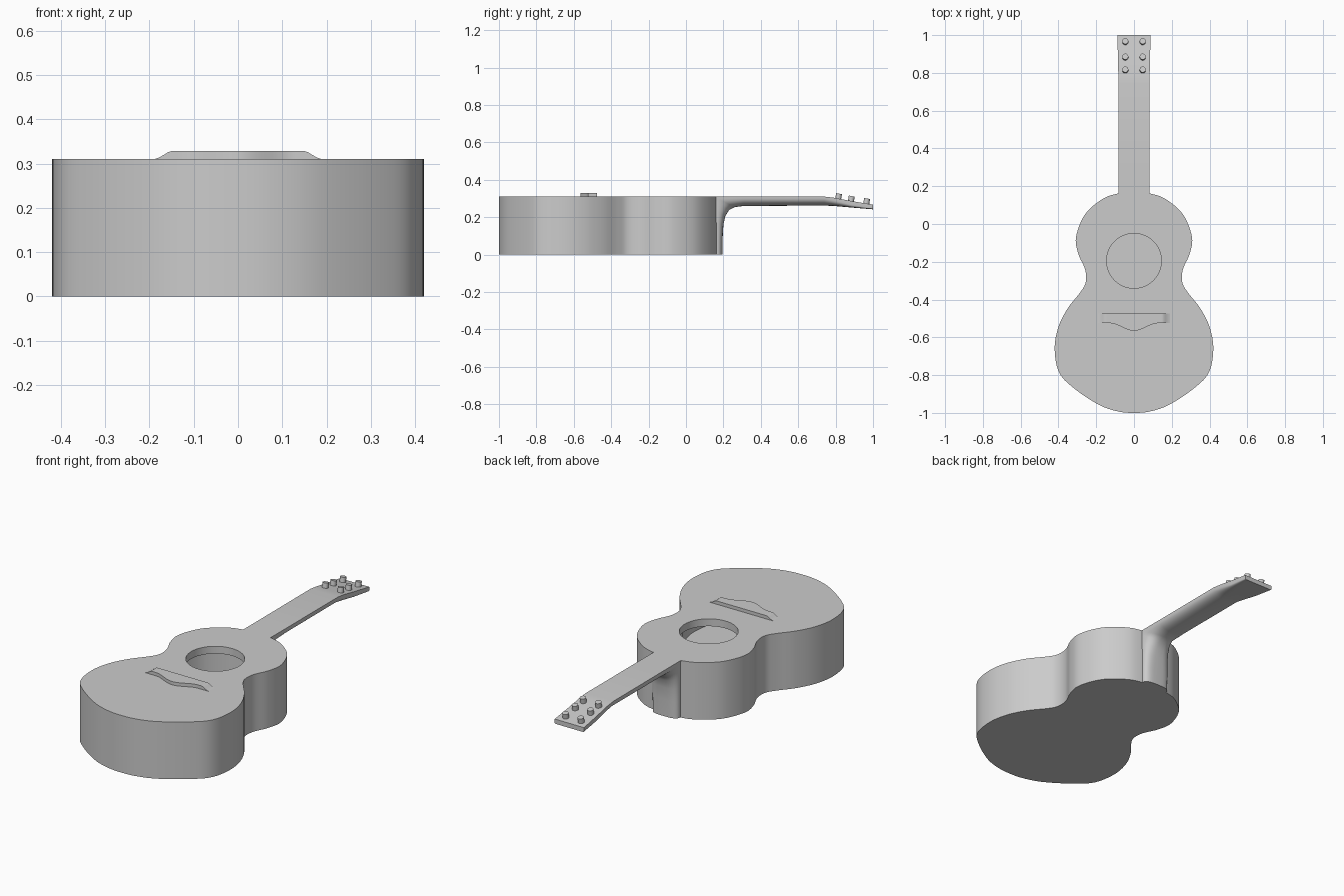
import bpy
import bmesh
from math import sin, cos, pi, atan2
from mathutils import Vector, Matrix

old = bpy.data.objects.get("Cube")
if old:
    bpy.data.objects.remove(old, do_unlink=True)

GREY = (0.6, 0.6, 0.6, 1)
mat = bpy.data.materials.new("plain grey")
mat.use_nodes = True
mat.diffuse_color = GREY
mat.node_tree.nodes["Principled BSDF"].inputs["Base Color"].default_value = GREY


def finish(name, bm, angle=35):
    """Turn a bmesh into a named, shaded object."""
    bmesh.ops.recalc_face_normals(bm, faces=bm.faces)
    mesh = bpy.data.meshes.new(name)
    bm.to_mesh(mesh)
    bm.free()
    mesh.materials.append(mat)
    obj = bpy.data.objects.new(name, mesh)
    bpy.context.collection.objects.link(obj)
    bpy.ops.object.select_all(action="DESELECT")
    obj.select_set(True)
    bpy.context.view_layer.objects.active = obj
    bpy.ops.object.shade_smooth_by_angle(angle=angle * pi / 180)
    return obj


def spline(points, steps):
    """Closed Catmull-Rom curve through the points."""
    out, n = [], len(points)
    for i in range(n):
        a, b, c, d = (Vector(points[(i + k) % n]) for k in (-1, 0, 1, 2))
        for s in range(steps):
            t = s / steps
            out.append(0.5 * (2 * b + (c - a) * t + (2 * a - 5 * b + 4 * c - d) * t ** 2
                              + (3 * b - a - 3 * c + d) * t ** 3))
    return out


def inset(loop, amount):
    """Move a clockwise loop inwards along its normals."""
    out = []
    for i, p in enumerate(loop):
        t = (loop[(i + 1) % len(loop)] - loop[i - 1]).normalized()
        out.append(p + Vector((t.y, -t.x)) * amount)
    return out


def ring(bm, loop, z):
    return [bm.verts.new((p[0], p[1], z)) for p in loop]


def bridge(bm, a, b):
    for i in range(len(a)):
        bm.faces.new((a[i - 1], a[i], b[i], b[i - 1]))


def fill_between(bm, a, b):
    """Flat plate between an outer loop and a hole."""
    edges = []
    for loop in (a, b):
        for i in range(len(loop)):
            e = bm.edges.get((loop[i - 1], loop[i]))
            edges.append(e or bm.edges.new((loop[i - 1], loop[i])))
    bmesh.ops.triangle_fill(bm, edges=edges, use_beauty=True)


# Hollow body: outer wall, soundboard with round hole, inner cavity
TOP, UNDER, FLOOR = 0.31, 0.27, 0.02
half = [(0.09, 0.16), (0.17, 0.13), (0.26, 0.05), (0.307, -0.07), (0.294, -0.16),
        (0.259, -0.24), (0.256, -0.31), (0.287, -0.365), (0.35, -0.445), (0.4, -0.545),
        (0.42, -0.66), (0.397, -0.785), (0.32, -0.868), (0.19, -0.955), (0.09, -0.991)]
outline = [(0, 0.165)] + half + [(0, -1)] + [(-x, y) for x, y in reversed(half)]
outer = spline(outline, 6)
inner = inset(outer, 0.008)
hole = [(0.145 * cos(k * pi / 32), -0.195 + 0.145 * sin(k * pi / 32)) for k in range(64)]

bm = bmesh.new()
base, rim = ring(bm, outer, 0), ring(bm, outer, TOP)
bridge(bm, base, rim)
bm.faces.new(base)
hole_top, hole_low = ring(bm, hole, TOP), ring(bm, hole, UNDER)
bridge(bm, hole_top, hole_low)
fill_between(bm, rim, hole_top)
cavity_top, cavity_floor = ring(bm, inner, UNDER), ring(bm, inner, FLOOR)
fill_between(bm, cavity_top, hole_low)
bridge(bm, cavity_top, cavity_floor)
bm.faces.new(cavity_floor)
finish("body", bm)

# Heel, neck and headstock: one loft of rounded sections
# (face y, face z, back y, back z, half width, squareness)
stations = [
    (0.15, 0, 0.195, 0, 0.08, 0.6),
    (0.15, 0.09, 0.196, 0.09, 0.08, 0.6),
    (0.15, 0.17, 0.2, 0.16, 0.08, 0.65),
    (0.15, 0.24, 0.21, 0.205, 0.081, 0.7),
    (0.15, 0.29, 0.23, 0.238, 0.081, 0.75),
    (0.15, TOP, 0.26, 0.254, 0.082, 0.8),
    (0.31, TOP, 0.31, 0.26, 0.082, 0.8),
    (0.74, TOP, 0.74, 0.262, 0.083, 0.8),
    (0.79, 0.304, 0.79, 0.26, 0.083, 0.6),
    (0.88, 0.287, 0.88, 0.252, 0.085, 0.3),
    (1, 0.267, 1, 0.242, 0.088, 0.12),
]
STEPS = 20
bm = bmesh.new()
rings = []
for fy, fz, by, bz, w, e in stations:
    loop = []
    for k in range(STEPS + 1):
        c, s = cos(pi * k / STEPS), max(sin(pi * k / STEPS), 0)
        c = 0 if abs(c) < 1e-6 else c
        x = w * abs(c) ** e * (1 if c > 0 else -1)
        d = s ** e if 0 < k < STEPS else 0
        loop.append(bm.verts.new((x, fy + (by - fy) * d, fz + (bz - fz) * d)))
    rings.append(loop)
for a, b in zip(rings, rings[1:]):
    bridge(bm, a, b)
bm.faces.new(rings[0])
bm.faces.new(rings[-1])
finish("neck_and_headstock", bm)

# Tuning pegs standing square to the sloping headstock
slope = Matrix.Rotation(-atan2(0.043, 0.25), 4, "X")
for side, x in (("left", 0.046), ("right", -0.046)):
    for row, (y, z) in enumerate(((0.815, 0.306), (0.883, 0.293), (0.965, 0.28))):
        bm = bmesh.new()
        bmesh.ops.create_cone(bm, cap_ends=True, segments=20, radius1=0.016, radius2=0.016,
                              depth=0.04, matrix=Matrix.Translation((x, y, z)) @ slope)
        finish(f"tuning_peg_{side}_{row + 1}", bm)

# Bridge: straight back, wavy front edge, tapered ends
bm = bmesh.new()
columns = []
COUNT = 48
for k in range(COUNT + 1):
    x = -0.19 + 0.38 * k / COUNT
    taper = min(1, max(0, (0.19 - abs(x)) / 0.035))
    z = TOP + 0.018 * taper ** 1.4
    wave = 0.5 + 0.5 * cos(pi * min(1, abs(x) / 0.13))
    front = -0.525 - 0.04 * wave
    columns.append([bm.verts.new(p) for p in (
        (x, -0.475, TOP - 0.005), (x, -0.475, z), (x, front, z), (x, front, TOP - 0.005))])
for a, b in zip(columns, columns[1:]):
    bridge(bm, a, b)
bm.faces.new(columns[0])
bm.faces.new(columns[-1])
finish("bridge", bm)
